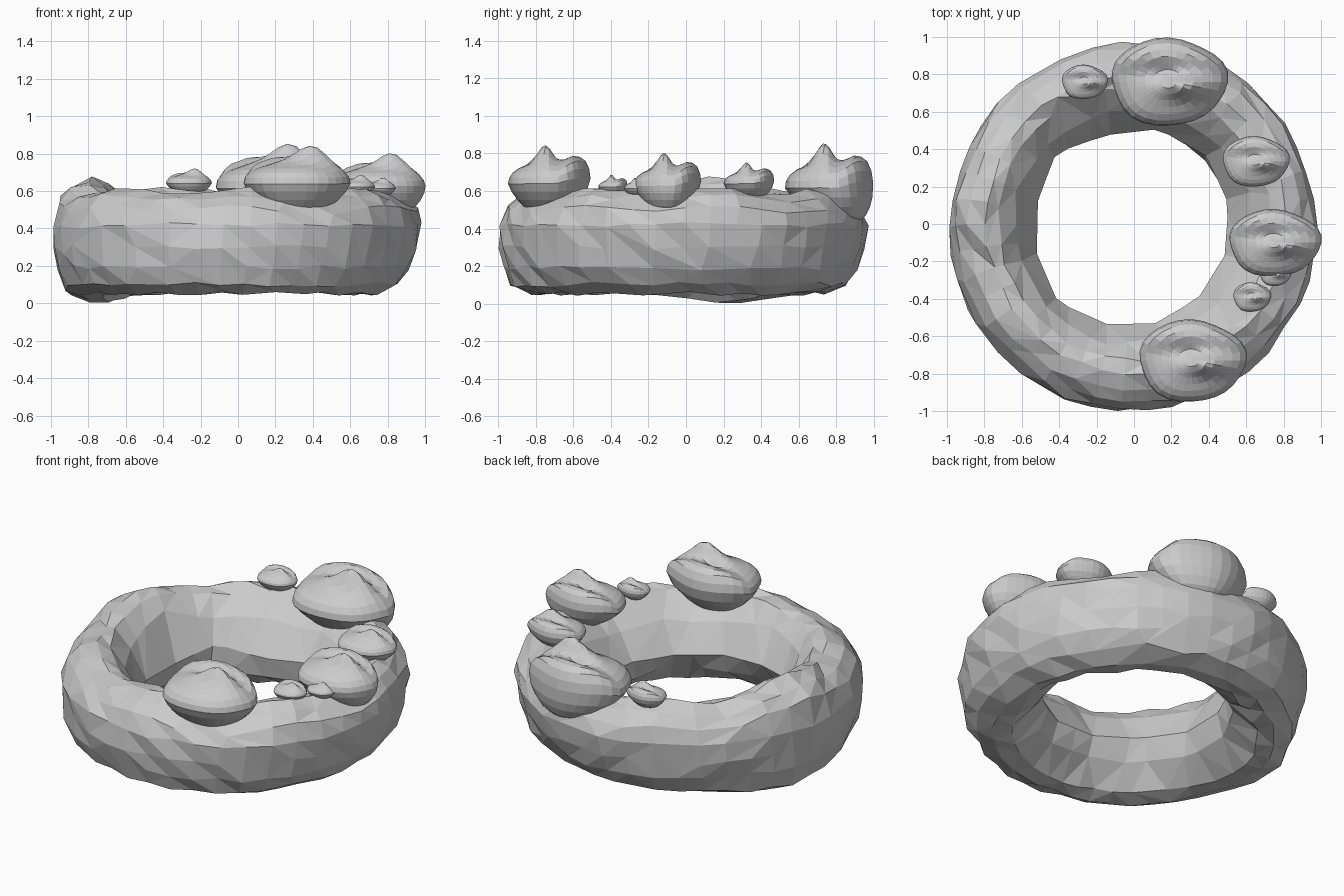
import bpy, bmesh, math, random

if "Cube" in bpy.data.objects:
    bpy.data.objects.remove(bpy.data.objects["Cube"])

random.seed(11)


def mesh_object(name, bm):
    bmesh.ops.recalc_face_normals(bm, faces=bm.faces)
    me = bpy.data.meshes.new(name)
    bm.to_mesh(me)
    bm.free()
    ob = bpy.data.objects.new(name, me)
    bpy.context.collection.objects.link(ob)
    return ob


def bridge(bm, a, b):
    n = len(a)
    for i in range(n):
        bm.faces.new((a[i], a[(i + 1) % n], b[(i + 1) % n], b[i]))


def bump(x, y, cx, cy, wx, wy):
    return math.exp(-((x - cx) / wx) ** 2 - ((y - cy) / wy) ** 2)


# Ring body: rough cross-section swept around z, with a coarse faceted inner wall
profile = [(.98, .42), (.97, .30), (.945, .19), (.89, .10), (.79, .055), (.69, .065), (.575, .18),
           (.54, .31), (.64, .48), (.73, .58), (.80, .60), (.89, .56), (.95, .50)]
SIDES = 12                      # facets of the inner wall
step = 2 * math.pi / SIDES
corner = [[random.uniform(-.03, .03) for _ in range(SIDES)] for _ in profile]
bm = bmesh.new()
N = 42
loops = []
for i in range(N):
    a = 2 * math.pi * i / N
    x, y = math.cos(a), math.sin(a)
    loop = []
    for j, (r, z) in enumerate(profile):
        if 5 < j < 9:
            u = (a + step / 2) / step
            k, f = int(u), u - int(u)
            c = corner[j]
            rr = r * math.cos(step / 2) / math.cos(step * (f - .5))
            off = c[k % SIDES] * (1 - f) + c[(k + 1) % SIDES] * f
            rr += off
            zz = z + off
        else:
            rr = r + random.uniform(-.013, .013)
            zz = z + random.uniform(-.014, .014)
        if z > .45:
            zz += .055 * bump(x, y, -.97, .15, .4, .4) + .012 * math.sin(7 * a)
        elif z < .15:
            zz -= .055 * bump(x, y, -.94, .34, .4, .4)
        s = .025 * (z - .35) / .3     # slight lean to the back right
        loop.append(bm.verts.new((x * rr - .01 + s, y * rr - .02 + s, max(zz, 0))))
    loops.append(loop)
for i in range(N):
    bridge(bm, loops[i], loops[(i + 1) % N])
bmesh.ops.triangulate(bm, faces=bm.faces)
ring = mesh_object("ring_body", bm)
dec = ring.modifiers.new("facets", 'DECIMATE')
dec.ratio = .75

# Dollop: lathed lens with a shallow dimple, raised back lip and off-centre ridge tip
blob_profile = [(.38, 0), (.60, .09), (.77, .2), (.91, .32), (1, .44), (.97, .53),
                (.88, .61), (.74, .67), (.58, .71), (.42, .74), (.28, .75), (.14, .75), (0, .75)]


def dollop(name, cx, cy, hx, hy, z0, z1, shift):
    bm = bmesh.new()
    n = 28
    rings = []
    for r, z in blob_profile:
        loop = []
        for i in range(n if r else 1):
            a = 2 * math.pi * i / n
            wob = 1 + .03 * math.sin(3 * a + 1) + .02 * math.sin(5 * a)
            x, y = r * wob * math.cos(a), r * wob * math.sin(a)
            k = min(max((z - .3) / .3, 0), 1)
            t = min(max((y - .1) / .6, 0), 1)
            lip = .17 * t * t * (3 - 2 * t)
            tip = .26 * bump(x, y, .28, -.1, .42, .25)
            dip = .05 * bump(x, y, -.12, .25, .3, .25)
            h = z + k * (lip + tip - dip)
            low = max(0, 1 - z / .45)
            px, py = x + shift[0] * low, y + shift[1] * low
            loop.append(bm.verts.new((cx + hx * px, cy + hy * py, z0 + (z1 - z0) * h)))
        rings.append(loop)
    for a, b in zip(rings[:-2], rings[1:-1]):
        bridge(bm, a, b)
    top, centre = rings[-2], rings[-1][0]
    for i in range(n):
        bm.faces.new((top[i], top[(i + 1) % n], centre))
    bm.faces.new(rings[0])
    return mesh_object(name, bm)


dollops = [
    ("large_back_dollop", .185, .76, .31, .235, .43, .85, (.1, .3)),
    ("large_front_dollop", .31, -.73, .285, .22, .48, .84, (0, 0)),
    ("medium_right_dollop", .75, -.10, .245, .18, .49, .80, (.25, 0)),
    ("medium_rear_right_dollop", .65, .335, .178, .135, .55, .75, (0, 0)),
    ("small_front_right_dollop", .63, -.39, .10, .078, .57, .685, (0, 0)),
    ("small_back_left_dollop", -.265, .76, .122, .092, .58, .72, (0, 0)),
    ("tiny_right_dollop", .755, -.265, .085, .065, .57, .67, (0, 0)),
]
for d in dollops:
    dollop(*d)
